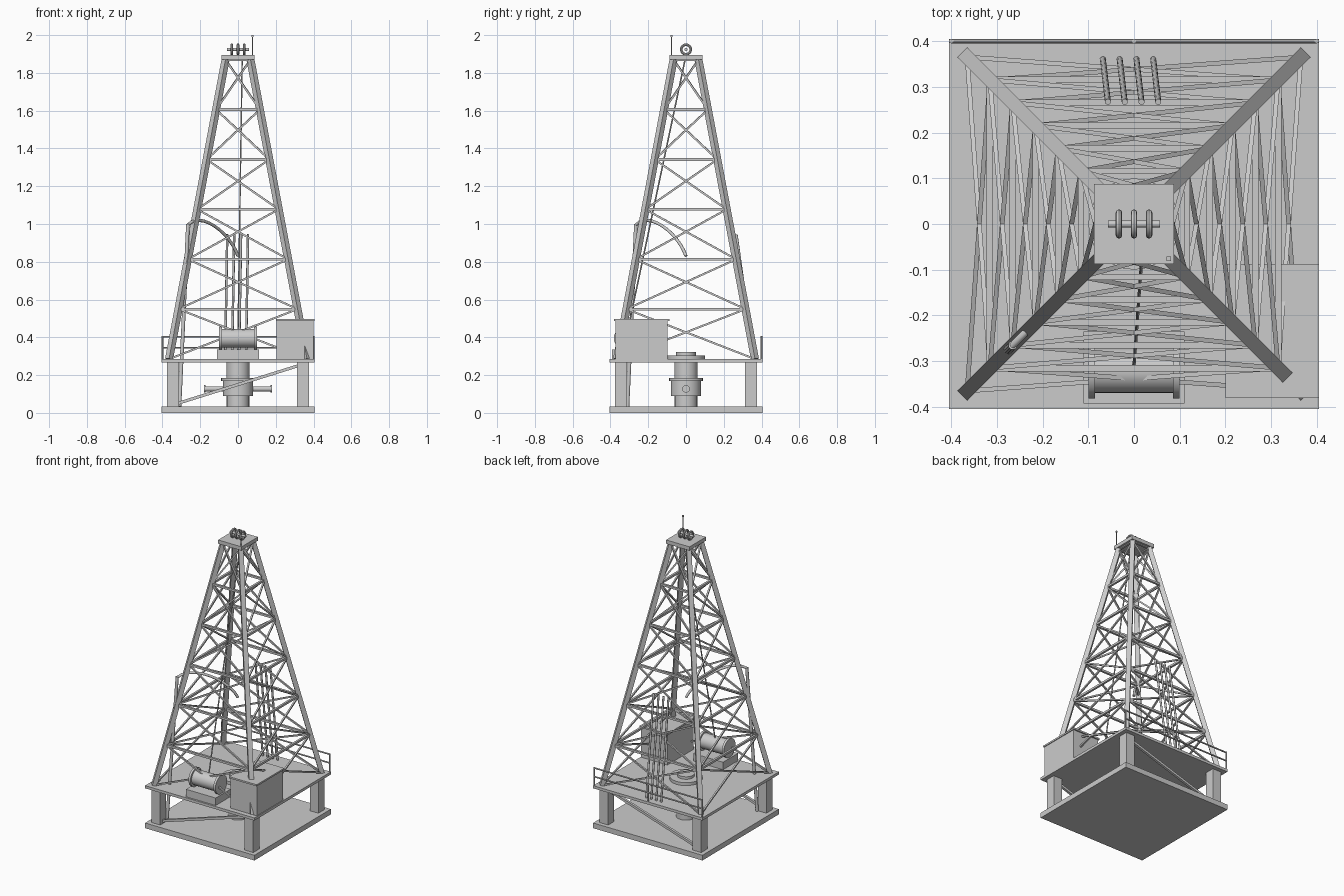
import bpy
from math import radians
from mathutils import Vector

old = bpy.data.objects.get("Cube")
if old:
    bpy.data.objects.remove(old, do_unlink=True)

steel = bpy.data.materials.new("steel_grey")
steel.use_nodes = True
GREY = (0.6, 0.6, 0.6, 1)
steel.diffuse_color = GREY
steel.node_tree.nodes["Principled BSDF"].inputs["Base Color"].default_value = GREY


def finish(name, smooth=False):
    ob = bpy.context.object
    ob.name = name
    ob.data.materials.append(steel)
    if smooth:
        bpy.ops.object.shade_smooth_by_angle(angle=radians(40))
    return ob


def box(name, low, high):
    low, high = Vector(low), Vector(high)
    bpy.ops.mesh.primitive_cube_add(size=1, location=(low + high) / 2)
    bpy.context.object.scale = high - low
    return finish(name)


def span(a, b):
    a, b = Vector(a), Vector(b)
    return (a + b) / 2, (b - a).length, (b - a).to_track_quat("Z", "Y").to_euler()


def beam(name, a, b, width):
    """Square bar from a to b."""
    mid, length, turn = span(a, b)
    bpy.ops.mesh.primitive_cube_add(size=1, location=mid, rotation=turn)
    bpy.context.object.scale = (width, width, length)
    return finish(name)


def rod(name, a, b, radius, sides=12):
    """Round bar from a to b."""
    mid, length, turn = span(a, b)
    bpy.ops.mesh.primitive_cylinder_add(vertices=sides, radius=radius, depth=length,
                                        location=mid, rotation=turn)
    return finish(name, True)


# Substructure: base slab, columns, deck and diagonal braces
R = 0.405
DECK = 0.285
box("base_slab", (-R, -R, 0), (R, R, 0.035))
box("deck", (-R, -R, 0.267), (R, R, DECK))
for x in (-0.345, 0.345):
    for y in (-0.345, 0.345):
        box("substructure_column", (x - 0.032, y - 0.032, 0.035), (x + 0.032, y + 0.032, 0.267))
for y in (-0.345, 0.345):
    beam("substructure_brace", (-0.32, y, 0.05), (0.32, y, 0.25), 0.016)

# Tower: four legs, girts and crossed braces on every face
TOP = 1.87
LEVELS = 6
corners = [(-1, -1), (1, -1), (1, 1), (-1, 1)]


def leg_point(corner, t):
    r = 0.365 + (0.066 - 0.365) * t
    return (corner[0] * r, corner[1] * r, DECK + (TOP - DECK) * t)


for i, c in enumerate(corners):
    n = corners[(i + 1) % 4]
    beam("tower_leg", leg_point(c, 0), leg_point(c, 1), 0.03)
    for level in range(LEVELS):
        lo, hi = level / LEVELS, (level + 1) / LEVELS
        beam("tower_girt", leg_point(c, hi), leg_point(n, hi), 0.014)
        beam("tower_brace", leg_point(c, lo), leg_point(n, hi), 0.01)
        beam("tower_brace", leg_point(n, lo), leg_point(c, hi), 0.01)

# Crown: platform, sheaves on an axle, mast
box("crown_platform", (-0.087, -0.087, TOP), (0.087, 0.087, 1.895))
rod("crown_axle", (-0.057, 0, 1.924), (0.057, 0, 1.924), 0.008)
for x in (-0.033, 0, 0.033):
    bpy.ops.mesh.primitive_torus_add(location=(x, 0, 1.924), rotation=(0, radians(90), 0),
                                     major_radius=0.025, minor_radius=0.007,
                                     major_segments=24, minor_segments=8)
    finish("crown_sheave", True)
rod("mast", (0.076, -0.076, 1.89), (0.076, -0.076, 1.995), 0.0025, 6)
box("mast_tip", (0.071, -0.081, 1.99), (0.081, -0.071, 2.0))

# Drawworks: skid, drum, flanges and hoist cable
box("drawworks_skid", (-0.11, -0.393, DECK), (0.11, -0.235, 0.335))
rod("drawworks_drum", (-0.095, -0.32, 0.395), (0.095, -0.32, 0.395), 0.05, 24)
for s in (-1, 1):
    rod("drum_flange", (s * 0.085, -0.32, 0.395), (s * 0.1, -0.32, 0.395), 0.062, 24)
rod("hoist_cable", (0.022, -0.005, TOP), (0, -0.31, 0.43), 0.004, 6)

# Cabin
box("cabin", (0.205, -0.372, DECK), (0.4, -0.097, 0.487))
box("cabin_roof", (0.2, -0.38, 0.487), (0.405, -0.088, 0.498))

# Rotary table and wellhead stack, as (radius, bottom, top)
stack = {
    "rotary_table": (0.1, DECK, 0.305),
    "rotary_bushing": (0.052, 0.305, 0.322),
    "wellhead_upper": (0.062, 0.185, 0.267),
    "wellhead_flange": (0.09, 0.168, 0.185),
    "wellhead_body": (0.08, 0.09, 0.168),
    "wellhead_lower": (0.06, 0.035, 0.09),
}
for name, (radius, low, high) in stack.items():
    rod(name, (0, 0, low), (0, 0, high), radius, 24)
for s in (-1, 1):
    rod("wellhead_arm", (s * 0.06, 0, 0.127), (s * 0.175, 0, 0.127), 0.014)
    rod("wellhead_arm_flange", (s * 0.172, 0, 0.127), (s * 0.18, 0, 0.127), 0.02)

# Drill pipes leaning on the back
for i in range(4):
    x = -0.068 + 0.0367 * i
    rod("drill_pipe", (x, 0.36, DECK), (x + 0.011, 0.267, 0.945), 0.0065)

# Standpipe and hose
rod("standpipe", (-0.31, -0.31, 0.035), (-0.265, -0.265, 1.0), 0.01)
curve = bpy.data.curves.new("hose", "CURVE")
curve.dimensions = "3D"
curve.bevel_depth = 0.0085
curve.bevel_resolution = 2
curve.use_fill_caps = True
spline = curve.splines.new("BEZIER")
spline.bezier_points.add(1)
ends = (((-0.265, -0.265, 0.995), (-0.2, -0.2, 1.07)), ((0, 0, 0.83), (-0.045, -0.045, 0.96)))
for point, (at, handle) in zip(spline.bezier_points, ends):
    point.co = at
    point.handle_left = point.handle_right = handle
curve.materials.append(steel)
bpy.context.collection.objects.link(bpy.data.objects.new("hose", curve))

# Back railing
for x in (-0.4, 0, 0.4):
    rod("rail_post", (x, 0.4, DECK), (x, 0.4, 0.408), 0.005, 8)
for z in (0.345, 0.403):
    rod("rail_bar", (-0.4, 0.4, z), (0.4, 0.4, z), 0.005, 8)
